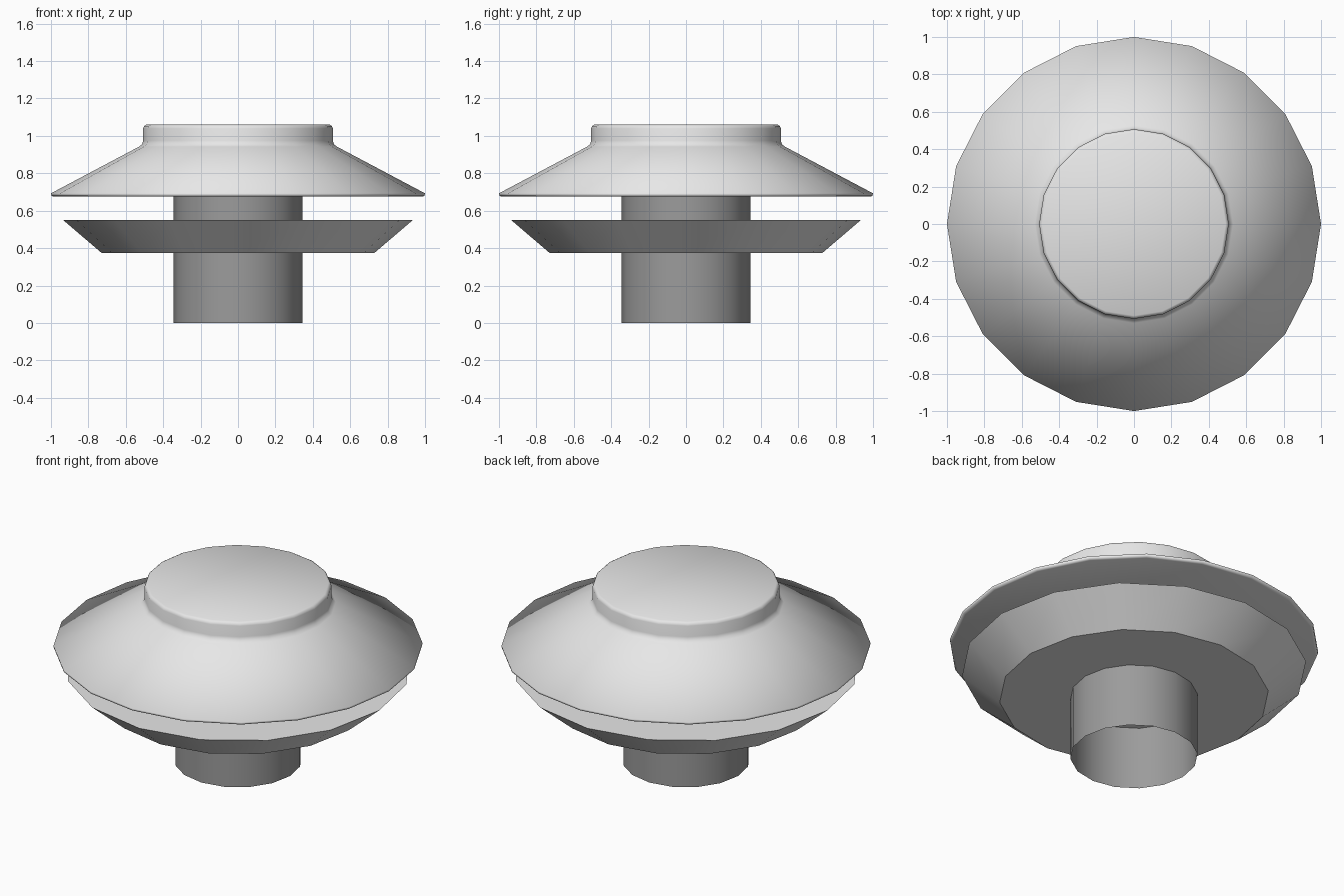
import bpy, bmesh, math

if "Cube" in bpy.data.objects:
    bpy.data.objects.remove(bpy.data.objects["Cube"])


def material(name, value):
    m = bpy.data.materials.new(name)
    m.diffuse_color = (value, value, value, 1)
    m.use_nodes = True
    m.node_tree.nodes["Principled BSDF"].inputs["Base Color"].default_value = m.diffuse_color
    return m


def lathe(name, profile, sides, mat, close_top=True, close_bottom=True):
    """Revolve an (r, z) profile, listed bottom to top, around the z axis."""
    bm = bmesh.new()
    rings = []
    for r, z in profile:
        rings.append([bm.verts.new((r * math.cos(2 * math.pi * i / sides),
                                    r * math.sin(2 * math.pi * i / sides), z))
                      for i in range(sides)])
    for low, high in zip(rings, rings[1:]):
        for i in range(sides):
            j = (i + 1) % sides
            bm.faces.new((low[i], low[j], high[j], high[i]))
    if close_bottom:
        bm.faces.new(rings[0][::-1])
    if close_top:
        bm.faces.new(rings[-1])
    for f in bm.faces:
        f.smooth = True
    mesh = bpy.data.meshes.new(name)
    bm.to_mesh(mesh)
    bm.free()
    mesh.materials.append(mat)
    obj = bpy.data.objects.new(name, mesh)
    bpy.context.collection.objects.link(obj)
    return obj


def sharpen(obj):
    bpy.ops.object.select_all(action='DESELECT')
    obj.select_set(True)
    bpy.context.view_layer.objects.active = obj
    bpy.ops.object.shade_smooth_by_angle(angle=math.radians(30))


light_metal = material("light_grey_metal", 0.8)
dark_metal = material("dark_grey_metal", 0.33)

# Conical cap with a raised crown and softened rims, smooth all over
lathe("vent_cap", [(0.985, 0.675), (0.997, 0.68), (1.0, 0.693),
                   (0.53, 0.942), (0.513, 0.955), (0.507, 0.975),
                   (0.507, 1.04), (0.502, 1.053), (0.49, 1.06)], 20, light_metal)

# Flared collar below the cap
sharpen(lathe("flared_collar", [(0.73, 0.375), (0.935, 0.55)], 16, light_metal))

# Open pipe running up through the collar into the cap
sharpen(lathe("vent_pipe", [(0.345, 0.0), (0.345, 0.69)], 16, dark_metal,
              close_top=False, close_bottom=False))
